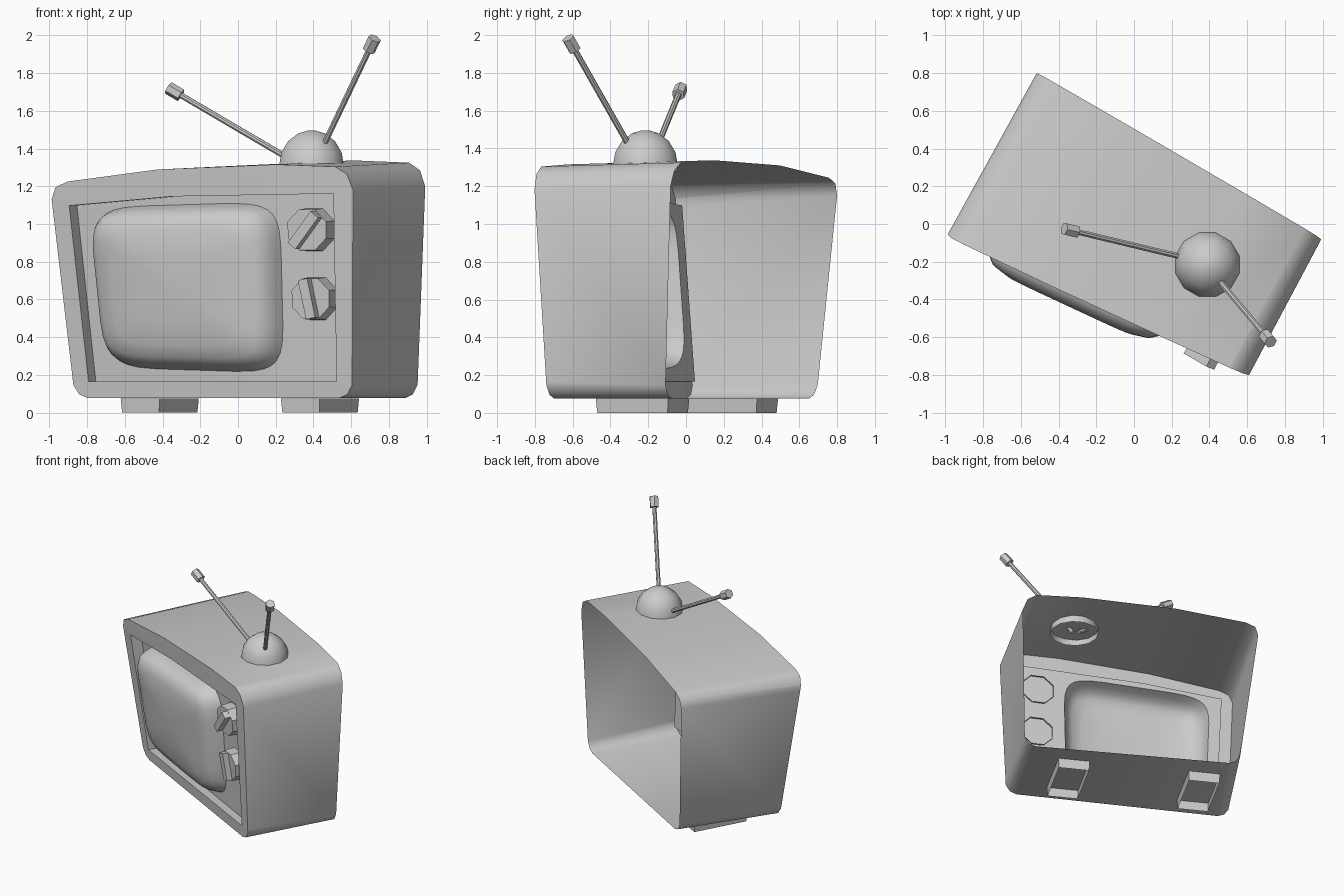
import bpy, bmesh, math
from mathutils import Vector, Matrix

if "Cube" in bpy.data.objects:
    bpy.data.objects.remove(bpy.data.objects["Cube"])

grey = bpy.data.materials.new("plain grey")
grey.use_nodes = True
grey.diffuse_color = (0.6, 0.6, 0.6, 1)
grey.node_tree.nodes["Principled BSDF"].inputs["Base Color"].default_value = (0.6, 0.6, 0.6, 1)

# Size of the straight cabinet before it is bent into its skewed, tapered shape
WIDE, DEEP, BASE, TALL = 1.7, 0.85, 0.08, 1.17
RECESS = 0.075
FRONT = [Vector(p) for p in ((-0.865, 0.04, 0.076), (0.605, -0.735, 0.076),
                             (-1.0, -0.065, 1.23), (0.61, -0.805, 1.23))]
BACK = [Vector(p) for p in ((-0.425, 0.69, 0.076), (0.95, -0.11, 0.076),
                            (-0.525, 0.81, 1.25), (0.995, -0.08, 1.25))]


def warp(p):
    u, t, w = p[0] / WIDE, p[1] / DEEP, (p[2] - BASE) / TALL
    bl, br, tl, tr = (a.lerp(b, t) for a, b in zip(FRONT, BACK))
    return bl.lerp(br, u).lerp(tl.lerp(tr, u), w)


def loft(bm, rings, cap_first=False, cap_last=False):
    rows = [[bm.verts.new(p) for p in ring] for ring in rings]
    for a, b in zip(rows, rows[1:]):
        for i in range(len(a)):
            j = (i + 1) % len(a)
            bm.faces.new((a[i], a[j], b[j], b[i]))
    if cap_first:
        bm.faces.new(rows[0])
    if cap_last:
        bm.faces.new(rows[-1])


def circle(centre, radius, count, axis):
    turn = Vector(axis).to_track_quat("Z", "Y")
    angles = [math.tau * (i + 0.5) / count for i in range(count)]
    return [Vector(centre) + turn @ Vector((radius * math.cos(a), radius * math.sin(a), 0))
            for a in angles]


def punch(bm, faces, loop):
    """Cut a convex outline through faces that look along y; return the faces inside it."""
    middle = sum(loop, Vector()) / len(loop)
    for p, q in zip(loop, loop[1:] + loop[:1]):
        out = (q - p).cross(Vector((0, 1, 0))).normalized()
        if out.dot(middle - p) > 0:
            out = -out
        edges = {e for f in faces for e in f.edges}
        verts = {v for f in faces for v in f.verts}
        cut = bmesh.ops.bisect_plane(bm, geom=list(faces) + list(edges) + list(verts),
                                     plane_co=p, plane_no=out, dist=1e-5)
        faces = [f for f in cut["geom"] if isinstance(f, bmesh.types.BMFace)
                 and (f.calc_center_median() - p).dot(out) < 0]
    return faces


def finish(bm, name, angle=30, bend=False):
    if bend:
        for v in bm.verts:
            v.co = warp(v.co)
    bmesh.ops.recalc_face_normals(bm, faces=bm.faces)
    mesh = bpy.data.meshes.new(name)
    bm.to_mesh(mesh)
    bm.free()
    mesh.materials.append(grey)
    ob = bpy.data.objects.new(name, mesh)
    bpy.context.collection.objects.link(ob)
    bpy.ops.object.select_all(action="DESELECT")
    ob.select_set(True)
    bpy.context.view_layer.objects.active = ob
    bpy.ops.object.shade_smooth_by_angle(angle=math.radians(angle))


def screen_ring(scale, y):
    ring = []
    for i in range(32):
        a = math.tau * (i + 0.5) / 32
        x, z = (math.copysign(abs(f(a)) ** 0.34, f(a)) * scale for f in (math.cos, math.sin))
        ring.append(Vector((0.715 + 0.535 * x, y, 0.675 + 0.445 * z + 0.015 * x * z)))
    return ring


# Cabinet: open-backed shell with a recessed front panel
profile = [(0.08, 0.08), (1.62, 0.08), (1.67, 0.1), (1.7, 0.15), (1.7, 1.2), (1.665, 1.285),
           (1.6, 1.325), (1.27, 1.337), (0.61, 1.31), (0.1, 1.245), (0.03, 1.215), (0, 1.15),
           (0, 0.15), (0.03, 0.1)]
opening = [(0.095, 0.17), (1.605, 0.17), (1.59, 1.18), (0.68, 1.165), (0.095, 1.115)]
bm = bmesh.new()
loft(bm, [[(x, y, z) for x, z in profile] for y in (0, DEEP)], cap_first=True)
bm.faces.ensure_lookup_table()
cover = punch(bm, [bm.faces[-1]], [Vector((x, 0, z)) for x, z in opening])
pushed = bmesh.ops.extrude_face_region(bm, geom=cover)["geom"]
for v in (g for g in pushed if isinstance(g, bmesh.types.BMVert)):
    v.co.y += RECESS
panel = [g for g in pushed if isinstance(g, bmesh.types.BMFace)]
bmesh.ops.delete(bm, geom=[f for f in cover if f.is_valid], context="FACES")

# Hole behind the screen
inside = punch(bm, panel, screen_ring(1, RECESS))
bmesh.ops.delete(bm, geom=inside, context="FACES")
finish(bm, "cabinet", 50, bend=True)

# Bulging screen
bm = bmesh.new()
bulge = ((1, 0), (0.97, 0.055), (0.925, 0.105), (0.85, 0.14), (0.7, 0.163), (0.4, 0.175), (0.1, 0.18))
loft(bm, [screen_ring(s, RECESS - d) for s, d in bulge], cap_last=True)
finish(bm, "screen", 60, bend=True)

# Knobs with grip bars; the open knob rims reach just through the panel
for name, x, z, tilt in (("upper", 1.445, 0.985, 38), ("lower", 1.46, 0.615, -12)):
    bm = bmesh.new()
    loft(bm, [circle((x, y, z), r, 8, (0, 1, 0))
              for y, r in ((RECESS + 0.012, 0.124), (-0.015, 0.118))], cap_last=True)
    finish(bm, name + "_knob", bend=True)
    bm = bmesh.new()
    bmesh.ops.create_cube(bm, size=1, matrix=Matrix.Translation((x, -0.037, z))
                          @ Matrix.Rotation(math.radians(tilt), 4, "Y")
                          @ Matrix.Diagonal((0.055, 0.05, 0.215, 1)))
    finish(bm, name + "_knob_grip", bend=True)

# Aerial dome, its open rim reaching just through the cabinet top
bm = bmesh.new()
dome = Vector((0.39, -0.215, 1.31))
rings = [circle(dome - Vector((0, 0, 0.035)), 0.178, 12, (0, 0, 1))]
for step in (0, 22, 44, 66, 84):
    a = math.radians(step)
    rings.append(circle(dome + Vector((0, 0, 0.187 * math.sin(a))), 0.178 * math.cos(a), 12, (0, 0, 1)))
loft(bm, rings, cap_last=True)
finish(bm, "aerial_dome", 50)

# Aerial rods with end caps
for name, start, tip in (("right", (0.36, -0.2, 1.294), (-0.37, -0.025, 1.722)),
                         ("left", (0.393, -0.23, 1.29), (0.725, -0.625, 1.985))):
    start, tip = Vector(start), Vector(tip)
    along = (tip - start).normalized()
    for part, a, b, r, sides in (("rod", start, tip - along * 0.03, 0.016, 8),
                                 ("cap", tip - along * 0.08, tip, 0.035, 6)):
        bm = bmesh.new()
        loft(bm, [circle(p, r, sides, along) for p in (a, b)], True, True)
        finish(bm, name + "_aerial_" + part)

# Feet: open tapered sleeves
for name, x, y in (("right_foot", -0.415, 0.24), ("left_foot", 0.435, -0.23)):
    bm = bmesh.new()
    place = Matrix.Translation((x, y, 0)) @ Matrix.Rotation(math.radians(-28.6), 4, "Z")
    loft(bm, [[place @ Vector((sx * w, sy * d, z)) for sx, sy in ((-1, -1), (1, -1), (1, 1), (-1, 1))]
              for z, w, d in ((0, 0.112, 0.212), (0.075, 0.117, 0.218))])
    finish(bm, name)
